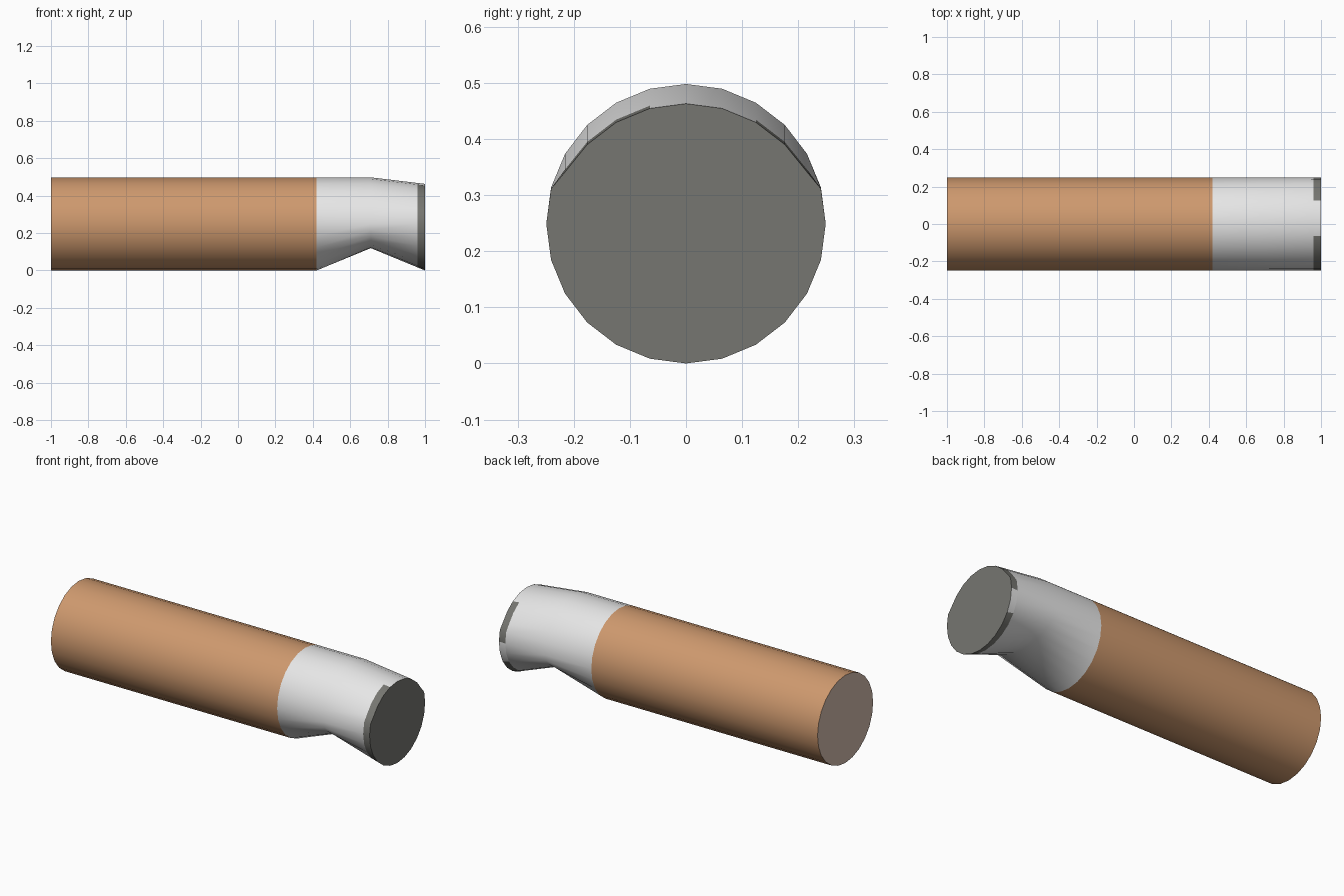
import bpy, bmesh, math

if "Cube" in bpy.data.objects:
    bpy.data.objects.remove(bpy.data.objects["Cube"])

R = 0.249
SIDES = 24


def srgb(r, g, b):
    def lin(c):
        c /= 255
        return c / 12.92 if c <= 0.04045 else ((c + 0.055) / 1.055) ** 2.4
    return (lin(r), lin(g), lin(b), 1)


def material(name, rgb):
    m = bpy.data.materials.new(name)
    m.diffuse_color = srgb(*rgb)
    m.use_nodes = True
    m.node_tree.nodes["Principled BSDF"].inputs["Base Color"].default_value = m.diffuse_color
    return m


tan = material("tan wrap", (206, 153, 110))
beige = material("beige end", (212, 188, 174))
white = material("white paper", (238, 238, 238))
ash = material("ash grey", (118, 118, 113))


def section(x, i):
    """Point i of the cross-section at x, including the pinch and droop."""
    t = 2 * math.pi * i / SIDES
    y, z = R * math.sin(t), R * math.cos(t)
    pinch = max(0, 1 - abs(x - 0.71) / 0.29)
    droop = max(0, (x - 0.71) / 0.29)
    if z < 0:
        z *= 1 - 0.48 * pinch
    else:
        z -= droop * min(0.035, max(0, z - 0.06) * 0.5)
    return (x, y, z + R)


def tube(name, xs, mats, cap_start=False, cap_end=False, cap_mat=0, rule=None):
    bm = bmesh.new()
    rings = [[bm.verts.new(section(x, i)) for i in range(SIDES)] for x in xs]
    for a, b in zip(rings, rings[1:]):
        for i in range(SIDES):
            j = (i + 1) % SIDES
            f = bm.faces.new((a[i], b[i], b[j], a[j]))
            if rule:
                f.material_index = rule((i + 0.5) * 360 / SIDES)
    if cap_start:
        bm.faces.new(rings[0]).material_index = cap_mat
    if cap_end:
        bm.faces.new(rings[-1][::-1]).material_index = cap_mat
    bmesh.ops.recalc_face_normals(bm, faces=bm.faces)
    # make sure open tubes face outwards
    f = bm.faces[0]
    c = f.calc_center_median()
    if f.normal.y * c.y + f.normal.z * (c.z - R) < 0:
        bmesh.ops.reverse_faces(bm, faces=bm.faces)
    me = bpy.data.meshes.new(name)
    bm.to_mesh(me)
    bm.free()
    for m in mats:
        me.materials.append(m)
    ob = bpy.data.objects.new(name, me)
    bpy.context.collection.objects.link(ob)
    bpy.ops.object.select_all(action='DESELECT')
    ob.select_set(True)
    bpy.context.view_layer.objects.active = ob
    bpy.ops.object.shade_smooth_by_angle(angle=math.radians(50))
    return ob


# Long wrapped end with a pale cap
tube("filter", (-1, 0.42), (tan, beige), cap_start=True, cap_mat=1)
# Bent paper section
tube("paper", (0.42, 0.71, 0.96), (white,))


# Burnt tip: patchy ash band and ash cap
def patch(deg):
    return 1 if deg < 30 or deg > 345 or 90 < deg < 120 else 0


tube("ash_tip", (0.96, 1.0), (ash, white), cap_end=True, rule=patch)
